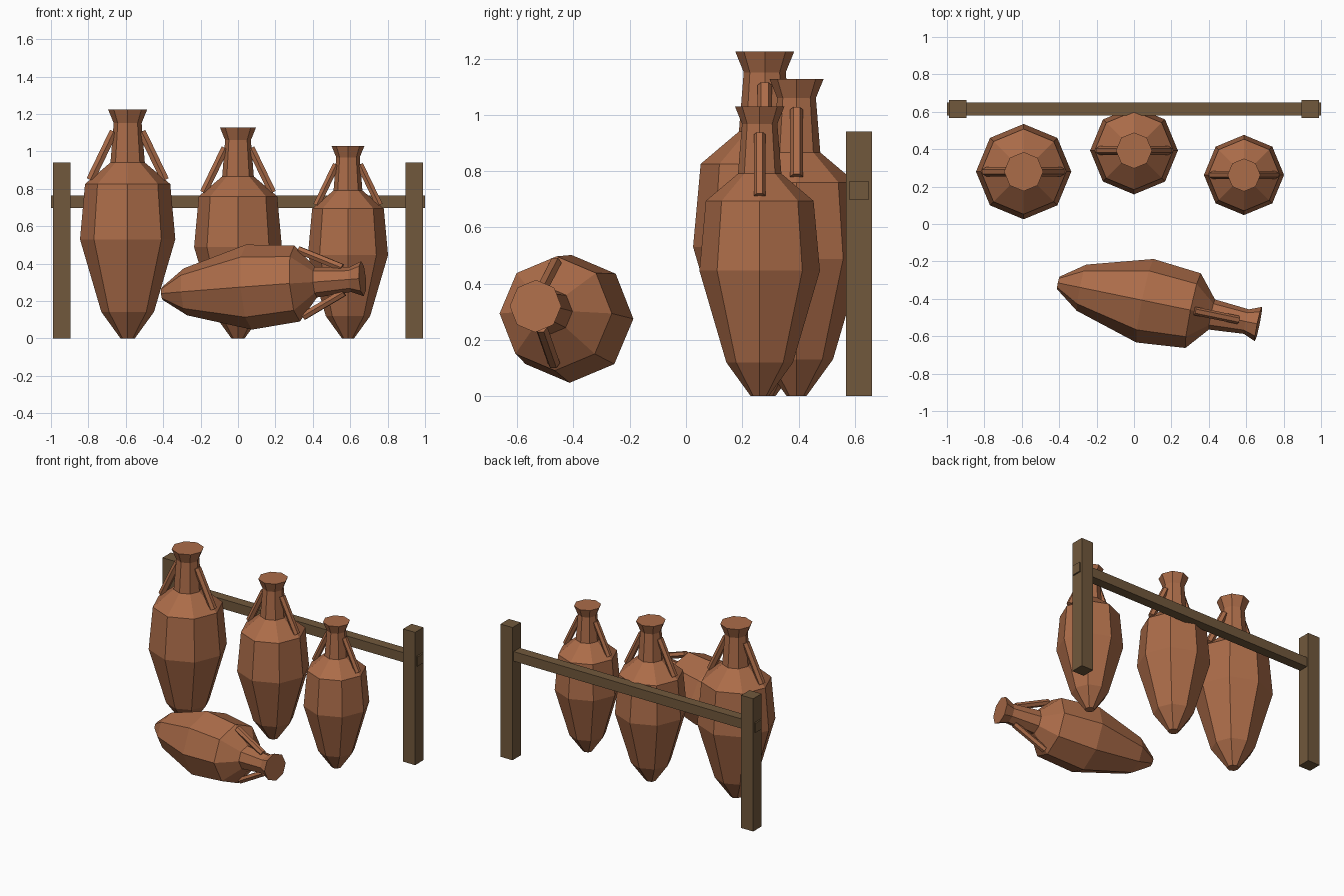
import bpy
import bmesh
import math
from mathutils import Matrix, Vector

if "Cube" in bpy.data.objects:
    bpy.data.objects.remove(bpy.data.objects["Cube"], do_unlink=True)


def make_material(name, rgb):
    mat = bpy.data.materials.new(name)
    mat.use_nodes = True
    color = (*rgb, 1.0)
    mat.diffuse_color = color
    bsdf = mat.node_tree.nodes["Principled BSDF"]
    bsdf.inputs["Base Color"].default_value = color
    bsdf.inputs["Roughness"].default_value = 0.9
    return mat


clay = make_material("terracotta", (0.41, 0.15, 0.066))
wood = make_material("dark_wood", (0.165, 0.098, 0.045))


def finish(name, bm, mat, matrix):
    bmesh.ops.recalc_face_normals(bm, faces=bm.faces)
    mesh = bpy.data.meshes.new(name)
    bm.to_mesh(mesh)
    bm.free()
    mesh.materials.append(mat)
    obj = bpy.data.objects.new(name, mesh)
    bpy.context.collection.objects.link(obj)
    obj.matrix_world = matrix
    return obj


def lathe(name, profile, sides, phase, mat, matrix):
    """Capped faceted solid from (radius, height) pairs."""
    bm = bmesh.new()
    rings = []
    for r, z in profile:
        angles = [phase + math.tau * i / sides for i in range(sides)]
        rings.append([bm.verts.new((r * math.cos(a), r * math.sin(a), z)) for a in angles])
    for low, high in zip(rings, rings[1:]):
        for i in range(sides):
            j = (i + 1) % sides
            bm.faces.new((low[i], low[j], high[j], high[i]))
    bm.faces.new(rings[0])
    bm.faces.new(rings[-1])
    return finish(name, bm, mat, matrix)


def box(name, size, center, mat):
    bm = bmesh.new()
    bmesh.ops.create_cube(bm, size=1.0)
    bmesh.ops.scale(bm, vec=size, verts=bm.verts)
    return finish(name, bm, mat, Matrix.Translation(center))


# Jar outline for a jar of unit height
JAR = [(0.031, 0), (0.115, 0.116), (0.208, 0.433), (0.186, 0.674),
       (0.075, 0.768), (0.061, 0.94), (0.0855, 1)]
HANDLE_LOW = Vector((0.163, 0, 0.692))
HANDLE_HIGH = Vector((0.061, 0, 0.903))


def amphora(name, matrix):
    lathe(name + "_body", JAR, 8, 0, clay, matrix)
    # Straight six-sided handles from shoulder to neck
    span = HANDLE_HIGH - HANDLE_LOW
    bar = [(0.0205, 0), (0.0205, span.length)]
    tilt = Matrix.Rotation(math.atan2(span.x, span.z), 4, 'Y')
    for side, turn in (("left", 0), ("right", math.pi)):
        local = Matrix.Rotation(turn, 4, 'Z') @ Matrix.Translation(HANDLE_LOW) @ tilt
        lathe(f"{name}_{side}_handle", bar, 6, math.pi / 2, clay, matrix @ local)


# Standing jars
for name, x, y, height in (("large_jar", -0.59, 0.28, 1.225),
                           ("medium_jar", 0, 0.393, 1.128),
                           ("small_jar", 0.588, 0.262, 1.03)):
    amphora(name, Matrix.Translation((x, y, 0)) @ Matrix.Scale(height, 4))

# Fallen jar, one handle uppermost
foot, mouth = Vector((-0.405, -0.315, 0.24)), Vector((0.665, -0.535, 0.32))
axis = (mouth - foot).normalized()
side_dir = axis.cross(Vector((0, 0, 1))).normalized()
up_dir = side_dir.cross(axis)
turn = Matrix((up_dir, axis.cross(up_dir), axis)).transposed().to_4x4()
amphora("fallen_jar", Matrix.Translation(foot) @ turn @ Matrix.Scale((mouth - foot).length, 4))

# Wooden rail behind the jars
for name, sign in (("left_post", 1), ("right_post", -1)):
    box(name, (0.094, 0.094, 0.94), (sign * 0.943, 0.615, 0.47), wood)
box("rail", (2.0, 0.068, 0.068), (0, 0.615, 0.731), wood)
